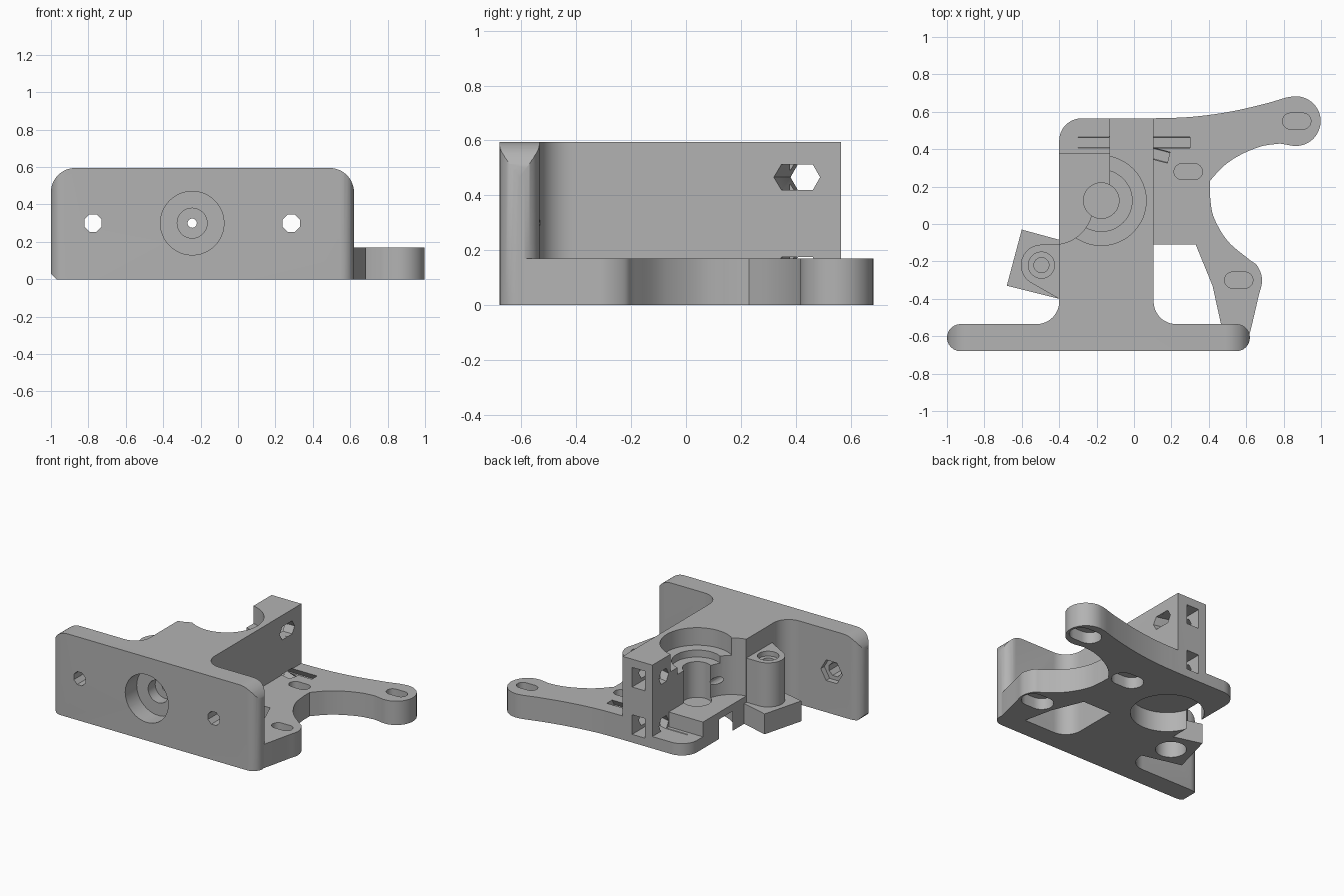
import bpy, bmesh
from math import sin, cos, pi, radians
from mathutils import Vector

cube = bpy.data.objects.get("Cube")
if cube:
    bpy.data.objects.remove(cube, do_unlink=True)

grey = bpy.data.materials.new("plain grey")
grey.use_nodes = True
grey.diffuse_color = (0.45, 0.45, 0.45, 1)
grey.node_tree.nodes["Principled BSDF"].inputs["Base Color"].default_value = (0.45, 0.45, 0.45, 1)


def solid(name, ring_a, ring_b):
    """Closed solid between two matching rings of points."""
    bm = bmesh.new()
    a = [bm.verts.new(p) for p in ring_a]
    b = [bm.verts.new(p) for p in ring_b]
    bm.faces.new(a[::-1])
    bm.faces.new(b)
    for i in range(len(a)):
        j = (i + 1) % len(a)
        bm.faces.new((a[i], a[j], b[j], b[i]))
    bmesh.ops.recalc_face_normals(bm, faces=bm.faces)
    mesh = bpy.data.meshes.new(name)
    bm.to_mesh(mesh)
    bm.free()
    mesh.materials.append(grey)
    ob = bpy.data.objects.new(name, mesh)
    bpy.context.collection.objects.link(ob)
    return ob


def prism(name, outline, z0, z1):
    return solid(name, [(x, y, z0) for x, y in outline], [(x, y, z1) for x, y in outline])


def box(x0, x1, y0, y1, z0, z1):
    return prism("box", [(x0, y0), (x1, y0), (x1, y1), (x0, y1)], z0, z1)


def bore(start, end, r, n=48, phase=0.0):
    """Cylinder or polygon bar between two points."""
    p, q = Vector(start), Vector(end)
    d = (q - p).normalized()
    u = Vector((1, 0, 0)) if abs(d.z) > 0.9 else d.cross(Vector((0, 0, 1))).normalized()
    v = d.cross(u)
    ring = [u * r * cos(phase + 2 * pi * i / n) + v * r * sin(phase + 2 * pi * i / n) for i in range(n)]
    return solid("bore", [p + o for o in ring], [q + o for o in ring])


def upright(c, r, z0, z1):
    return bore((*c, z0), (*c, z1), r)


def arc(cx, cy, r, a0, a1, n=12):
    return [(cx + r * cos(radians(a0 + (a1 - a0) * i / n)),
             cy + r * sin(radians(a0 + (a1 - a0) * i / n))) for i in range(n + 1)]


def stadium(cx, cy, half, r):
    return arc(cx + half, cy, r, -90, 90) + arc(cx - half, cy, r, 90, 270)


def spline(pts, steps=6):
    """Smooth curve through the points."""
    v = [Vector(p) for p in pts]
    v = [v[0] * 2 - v[1]] + v + [v[-1] * 2 - v[-2]]
    out = []
    for a, b, c, d in zip(v, v[1:], v[2:], v[3:]):
        for i in range(steps):
            t = i / steps
            out.append(tuple(0.5 * (2 * b + (c - a) * t + (2 * a - 5 * b + 4 * c - d) * t * t
                                    + (3 * b - a - 3 * c + d) * t ** 3)))
    return out + [tuple(v[-2])]


def combine(target, tool, how):
    mod = target.modifiers.new(how, "BOOLEAN")
    mod.operation, mod.solver, mod.object = how, "EXACT", tool
    bpy.ops.object.select_all(action="DESELECT")
    bpy.context.view_layer.objects.active = target
    target.select_set(True)
    bpy.ops.object.modifier_apply(modifier=mod.name)
    bpy.data.objects.remove(tool, do_unlink=True)


def cut(target, *tools):
    for tool in tools:
        combine(target, tool, "DIFFERENCE")


TOP, FLOOR, BASE = 0.595, 0.19, 0.17
BOLT = (-0.175, 0.125)

# Front plate: rounded in elevation and in plan
face = [(-0.97, 0), (0.62, 0)] + arc(0.49, 0.465, 0.13, 0, 90) \
    + arc(-0.87, 0.465, 0.13, 90, 180) + [(-1.0, 0.03)]
plate = solid("front_plate", [(x, -0.68, z) for x, z in face], [(x, -0.535, z) for x, z in face])
combine(plate, prism("plan", stadium(-0.19, -0.6075, 0.7375, 0.0725), -0.1, 0.7), "INTERSECT")

# Main body with fillets into the plate
body = prism("mount_body",
             [(-0.52, -0.6)] + arc(-0.52, -0.415, 0.12, -90, 0)
             + arc(-0.28, 0.445, 0.12, 180, 90) + [(0.105, 0.565)]
             + arc(0.225, -0.415, 0.12, 180, 270) + [(0.225, -0.6)], 0, TOP)

# Base with the two curved mounting arms
far_edge = spline([(0.105, 0.565), (0.3, 0.572), (0.5, 0.598), (0.69, 0.64), (0.81, 0.675)])
tip = arc(0.865, 0.55, 0.133, 100, -95, 24)
inner = spline([(0.78, 0.43), (0.68, 0.415), (0.57, 0.37), (0.48, 0.31), (0.405, 0.23)]) \
    + spline([(0.405, 0.16), (0.425, 0.04), (0.5, -0.09), (0.61, -0.185), (0.66, -0.225),
              (0.685, -0.3), (0.665, -0.39), (0.635, -0.52), (0.615, -0.6)])
base = prism("base", [(0, 0.565)] + far_edge + tip + inner + [(0, -0.6)], 0, BASE)
cut(base, prism("window", [(0.06, -0.11), (0.33, -0.11), (0.42, -0.33), (0.465, -0.535), (0.06, -0.535)], -1, 1))

# Slots, with a thin web left inside
for x, y in ((0.87, 0.55), (0.29, 0.28), (0.56, -0.3)):
    cut(base, prism("slot", stadium(x, y, 0.033, 0.043), 0.09, 1),
        prism("slot_recess", stadium(x, y, 0.035, 0.078), -1, 0.08))

# Side pivot post and its tilted foot
post = prism("pivot_post", [(-0.3, -0.11)] + arc(-0.495, -0.22, 0.11, 90, 235) + [(-0.4, -0.4), (-0.3, -0.4)], 0, 0.46)
foot = prism("pivot_foot", [(-0.68, -0.33), (-0.6, -0.03), (-0.38, -0.09), (-0.38, -0.405)], 0, 0.145)

# Clearances in the body
cut(body,
    upright((-0.43, 0.1), 0.21, FLOOR, 1),
    box(-0.6, -0.13, 0.1, 0.39, FLOOR, 1),
    box(-0.6, -0.13, 0.38, 0.7, 0.085, 1),
    upright(BOLT, 0.24, 0.47, 1),
    upright(BOLT, 0.165, 0.42, 1),
    upright(BOLT, 0.095, 0.165, 1))

for part in (base, post, foot, plate):
    combine(body, part, "UNION")

# Lower bearing pocket and pivot holes
P = (-0.495, -0.22)
cut(body, upright(BOLT, 0.238, -1, 0.14),
    upright(P, 0.07, 0.425, 1), upright(P, 0.04, 0.16, 1), upright(P, 0.1, -1, 0.12))

# Feed path from the front
for r, depth in ((0.17, -0.55), (0.08, -0.47), (0.025, 0.1)):
    cut(body, bore((-0.245, -1, 0.3), (-0.245, depth, 0.3), r, 48 if r > 0.05 else 16))

# Plate screw holes with hexagonal nut seats behind
for x in (-0.775, 0.285):
    cut(body, bore((x, -1, 0.3), (x, -0.5, 0.3), 0.05, 8, pi / 8),
        bore((x, -0.575, 0.3), (x, -0.45, 0.3), 0.085, 6))

# Tower: straight and slanted hexagonal bores, square nut slots at the back
for z in (0.466, 0.128):
    cut(body,
        bore((-0.3, 0.435, z), (0.3, 0.435, z), 0.054, 6),
        bore((-0.14, 0.44, z), (0.185, 0.355, z), 0.054, 6),
        box(-0.07, 0.03, 0.38, 0.7, z - 0.07, z + 0.07))

bpy.ops.object.select_all(action="DESELECT")
bpy.context.view_layer.objects.active = body
body.select_set(True)
bpy.ops.object.shade_smooth_by_angle(angle=radians(30))
